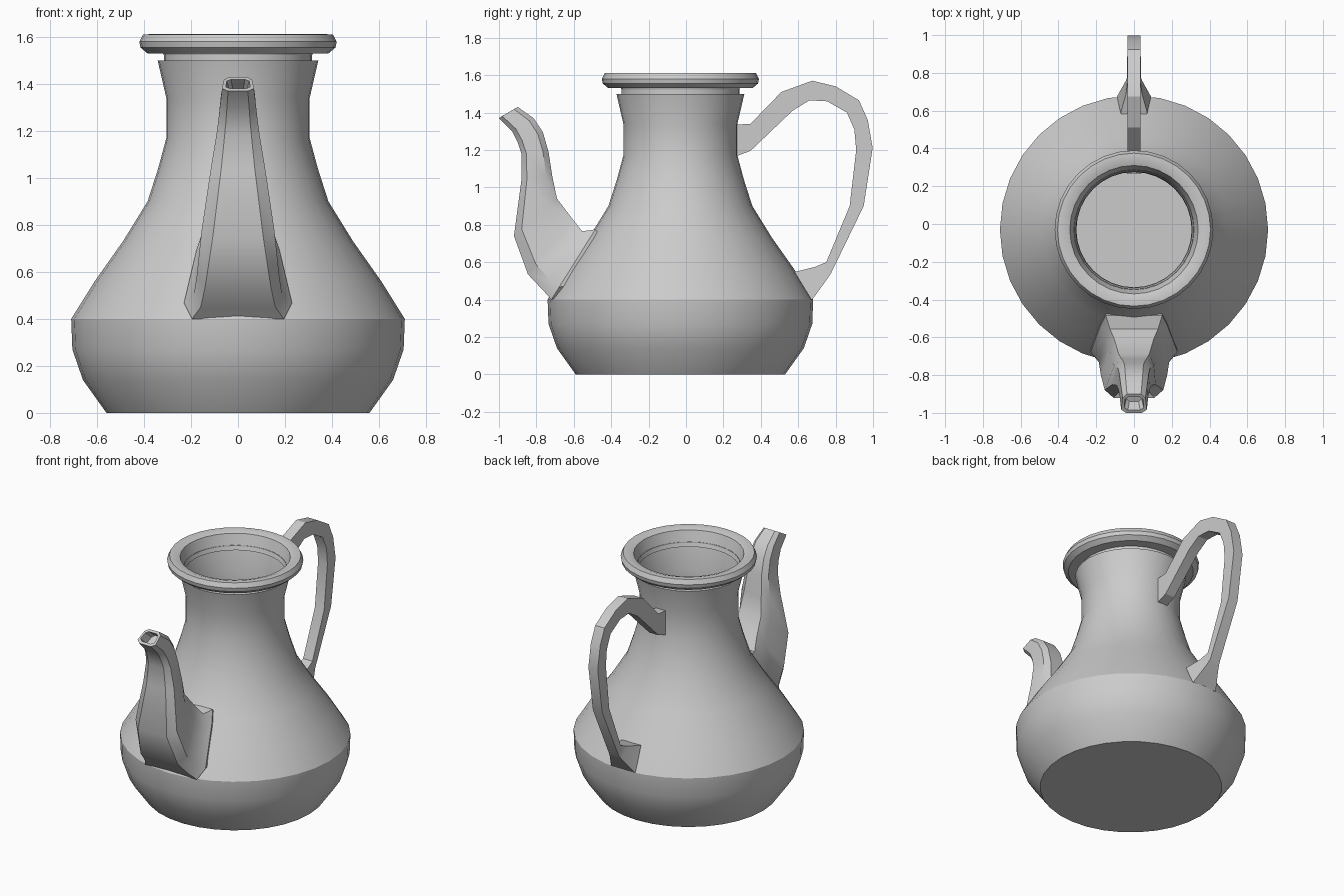
import bpy, bmesh
from math import sin, cos, tau, radians

Y0 = -0.03  # axis of the turned body


def finish(name, bm, angle):
    bmesh.ops.recalc_face_normals(bm, faces=bm.faces)
    me = bpy.data.meshes.new(name)
    bm.to_mesh(me)
    bm.free()
    ob = bpy.data.objects.new(name, me)
    bpy.context.collection.objects.link(ob)
    bpy.ops.object.select_all(action='DESELECT')
    ob.select_set(True)
    bpy.context.view_layer.objects.active = ob
    bpy.ops.object.shade_smooth_by_angle(angle=radians(angle))
    return ob


def loft(name, rings, angle, cap_start=False, cap_end=False):
    bm = bmesh.new()
    loops = [[bm.verts.new(p) for p in ring] for ring in rings]
    for a, b in zip(loops, loops[1:]):
        n = len(a)
        for i in range(n):
            j = (i + 1) % n
            bm.faces.new((a[i], a[j], b[j], b[i]))
    if cap_start:
        bm.faces.new(loops[0])
    if cap_end:
        bm.faces.new(loops[-1])
    return finish(name, bm, angle)


def lathe(name, profile, angle, cap_start=False, sides=32):
    rings = [[(r * cos(tau * i / sides), Y0 + r * sin(tau * i / sides), z)
              for i in range(sides)] for r, z in profile]
    return loft(name, rings, angle, cap_start)


# Hollow body: belly, shoulder and flared neck
lathe("body", [(.56, 0), (.66, .14), (.705, .27), (.71, .40), (.61, .56),
               (.49, .73), (.385, .90), (.34, 1.04), (.305, 1.17),
               (.305, 1.34), (.342, 1.50), (.316, 1.50)], 26, True)

# Rim ring on a short collar, open in the middle
lathe("rim", [(.316, 1.50), (.316, 1.53), (.385, 1.53), (.415, 1.555),
              (.42, 1.58), (.405, 1.61), (.375, 1.612), (.34, 1.60),
              (.318, 1.53), (.308, 1.50)], 35)


# Spout: octagonal sections, each (outer y, z, inner y, z, outer width, inner width)
def section(oy, oz, iy, iz, wo, wi, k=.62):
    half = [(0, wo * k), (.18, wo), (.8, wi), (1, wi * k)]
    pts = [(w, t) for t, w in half] + [(-w, t) for t, w in reversed(half)]
    return [(x, oy + (iy - oy) * t, oz + (iz - oz) * t) for x, t in pts]


spout = [
    section(-.94, 1.335, -.86, 1.375, .04, .035),     # bore
    section(-.985, 1.38, -.915, 1.42, .052, .048),    # mouth
    section(-1.0, 1.37, -.90, 1.43, .068, .06),
    section(-.93, 1.30, -.815, 1.37, .076, .072),
    section(-.90, 1.24, -.765, 1.295, .083, .078),
    section(-.88, 1.18, -.735, 1.19, .092, .085),
    section(-.88, 1.04, -.715, 1.06, .115, .105),
    section(-.92, .74, -.69, .94, .155, .115, .7),
    section(-.845, .535, -.61, .835, .175, .13, .8),
    section(-.765, .45, -.555, .765, .187, .15, .85),
    section(-.72, .40, -.485, .775, .23, .175, .85),  # base flange
    section(-.66, .42, -.44, .72, .22, .165, .85),
]
loft("spout", spout, 32, cap_start=True)

# Handle: flat strap, each (outer y, z, inner y, z, outer width, inner width)
strap = [
    (.265, 1.335, .265, 1.165, .036, .036),
    (.345, 1.34, .345, 1.195, .035, .035),
    (.51, 1.51, .57, 1.41, .035, .035),
    (.675, 1.57, .66, 1.465, .035, .035),
    (.80, 1.54, .755, 1.46, .035, .035),
    (.925, 1.465, .86, 1.40, .035, .035),
    (.972, 1.36, .90, 1.31, .035, .035),
    (.998, 1.21, .91, 1.20, .035, .035),
    (.95, .90, .875, .90, .035, .035),
    (.775, .54, .75, .60, .037, .035),
    (.755, .51, .69, .575, .045, .042),
    (.675, .40, .59, .55, .09, .07),
    (.64, .42, .56, .54, .085, .065),
]
loft("handle", [[(wo, oy, oz), (wi, iy, iz), (-wi, iy, iz), (-wo, oy, oz)]
                for oy, oz, iy, iz, wo, wi in strap], 20, True, True)
